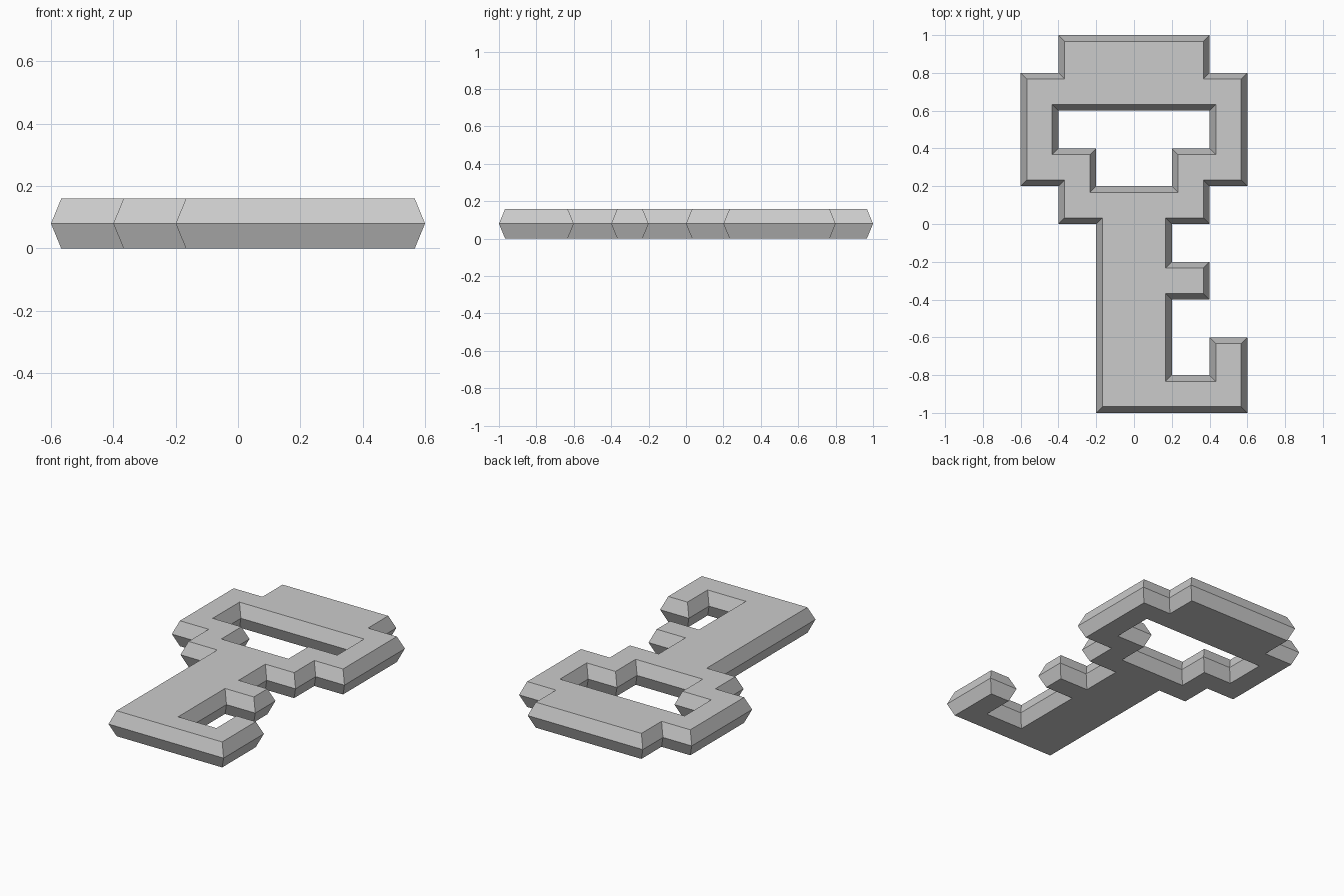
import bpy, bmesh
from mathutils import Vector

if "Cube" in bpy.data.objects:
    bpy.data.objects.remove(bpy.data.objects["Cube"])

CELL = 0.2      # the outline sits on a pixel-like grid
INSET = 0.033   # how far the top and bottom faces are drawn in
HALF = 0.08     # half of the thickness

# Outer silhouette, clockwise from the top of the bow, in grid cells
outer = [(-2, 5), (2, 5), (2, 4), (3, 4), (3, 1), (2, 1), (2, 0), (1, 0),
         (1, -1), (2, -1), (2, -2), (1, -2), (1, -4), (2, -4), (2, -3), (3, -3),
         (3, -5), (-1, -5), (-1, 0), (-2, 0), (-2, 1), (-3, 1), (-3, 4), (-2, 4)]

# Hole in the bow, counter-clockwise so its inset also goes into the material
hole = [(-2, 3), (-2, 2), (-1, 2), (-1, 1), (1, 1), (1, 2), (2, 2), (2, 3)]


def inset_loop(points, dist):
    """Mitred inset towards the right-hand side of the path."""
    pts = [Vector(p) * CELL for p in points]
    result = []
    for i, p in enumerate(pts):
        a = (p - pts[i - 1]).normalized()
        b = (pts[(i + 1) % len(pts)] - p).normalized()
        result.append(p + dist * Vector((a.y + b.y, -a.x - b.x)))
    return result


bm = bmesh.new()
cap_edges = {0: [], 2: []}

# Chamfered side walls: bottom, widest middle and top rings
for path in (outer, hole):
    rings = []
    for level, dist in enumerate((INSET, 0, INSET)):
        rings.append([bm.verts.new((p.x, p.y, level * HALF))
                      for p in inset_loop(path, dist)])
    n = len(path)
    for low, high in zip(rings, rings[1:]):
        for i in range(n):
            j = (i + 1) % n
            bm.faces.new((low[i], high[i], high[j], low[j]))
    for level in cap_edges:
        ring = rings[level]
        cap_edges[level] += [bm.edges.get((ring[i], ring[(i + 1) % n])) for i in range(n)]

# Flat top and bottom faces, leaving the hole open
for level, edges in cap_edges.items():
    bmesh.ops.triangle_fill(bm, edges=edges, use_beauty=True,
                            normal=(0, 0, level - 1))
bmesh.ops.recalc_face_normals(bm, faces=bm.faces[:])

mesh = bpy.data.meshes.new("key")
bm.to_mesh(mesh)
bm.free()
bpy.context.collection.objects.link(bpy.data.objects.new("key", mesh))
